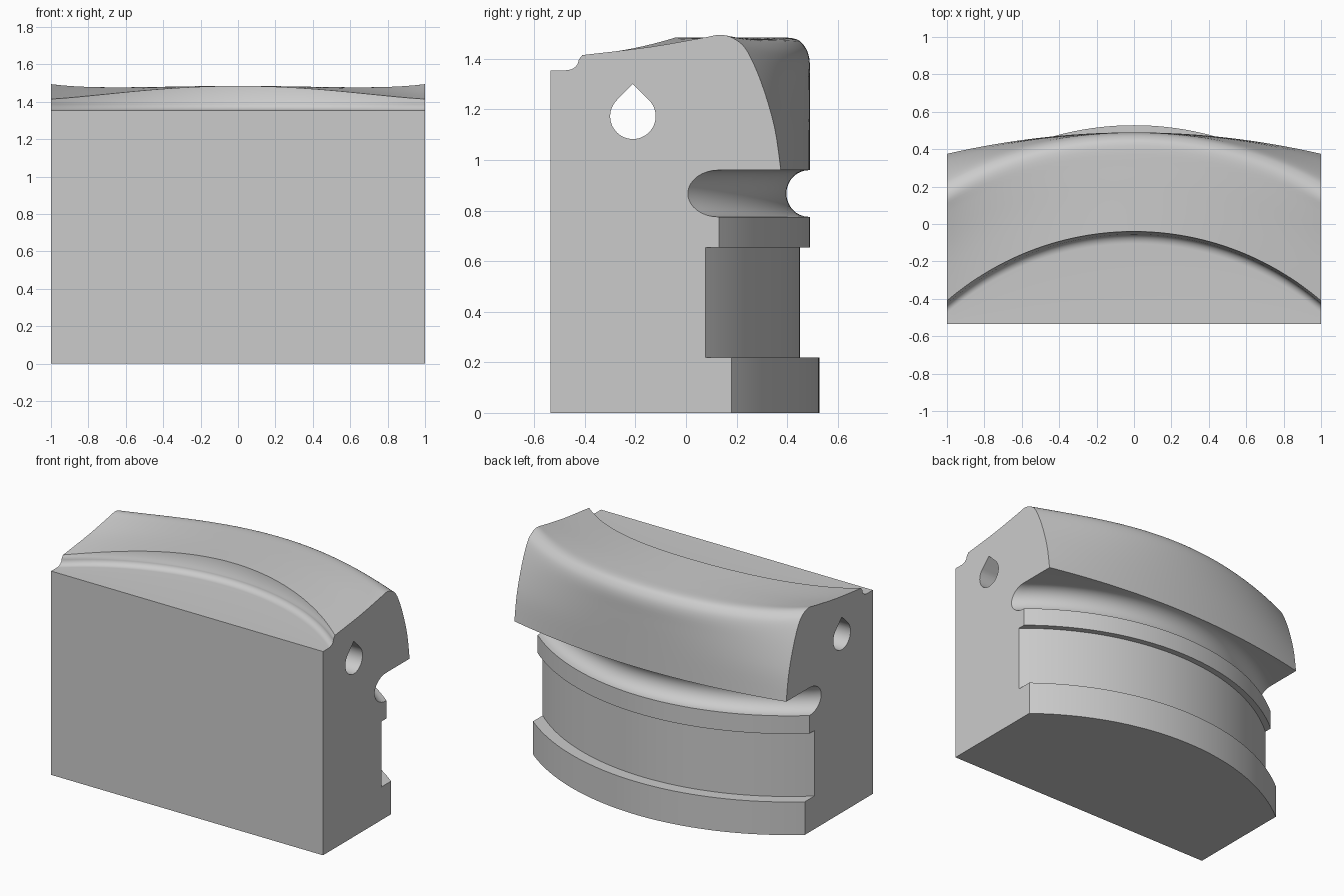
import bpy, bmesh, math

cube = bpy.data.objects.get("Cube")
if cube:
    bpy.data.objects.remove(cube, do_unlink=True)

grey = bpy.data.materials.new("plain grey")
grey.use_nodes = True
colour = (0.6, 0.6, 0.6, 1)
grey.diffuse_color = colour
grey.node_tree.nodes["Principled BSDF"].inputs["Base Color"].default_value = colour

AXIS_Y = -1.08      # vertical axis shared by the stepped back
STEPS = 64          # sections across the width


def arc(radius, x, centre=AXIS_Y):
    return centre + math.sqrt(radius ** 2 - x ** 2)


def make_object(name, bm):
    bmesh.ops.recalc_face_normals(bm, faces=bm.faces)
    mesh = bpy.data.meshes.new(name)
    bm.to_mesh(mesh)
    bm.free()
    mesh.materials.append(grey)
    ob = bpy.data.objects.new(name, mesh)
    bpy.context.collection.objects.link(ob)
    return ob


def loft(name, sections):
    """Skin a row of matching outlines and cap both ends."""
    bm = bmesh.new()
    rings = [[bm.verts.new(p) for p in s] for s in sections]
    for a, b in zip(rings, rings[1:]):
        for i in range(len(a)):
            j = (i + 1) % len(a)
            bm.faces.new((a[i], a[j], b[j], b[i]))
    bm.faces.new(rings[0])
    bm.faces.new(rings[-1])
    return make_object(name, bm)


def spline(points, parts=4):
    """Smooth curve through profile points."""
    out = []
    for i in range(len(points) - 1):
        p = [points[max(0, min(len(points) - 1, i + k))] for k in (-1, 0, 1, 2)]
        for n in range(parts):
            t = n / parts
            out.append([0.5 * (2 * b + (c - a) * t + (2 * a - 5 * b + 4 * c - d) * t ** 2
                               + (3 * b - a - 3 * c + d) * t ** 3)
                        for a, b, c, d in zip(*p)])
    return out + [list(points[-1])]


# Lip outline from its lower back edge to the front ridge:
# y, z in the middle, then y, z at the ends
LIP = spline([(0.49, 0.96, 0.375, 0.96), (0.49, 1.15, 0.35, 1.13),
              (0.49, 1.30, 0.30, 1.30), (0.488, 1.40, 0.245, 1.425),
              (0.465, 1.455, 0.20, 1.474), (0.42, 1.482, 0.14, 1.495),
              (0.30, 1.485, 0.06, 1.482), (0.12, 1.485, -0.15, 1.446),
              (-0.04, 1.485, -0.41, 1.415)])


def section(x):
    bend = (arc(1.55, 0) - arc(1.55, x)) / (arc(1.55, 0) - arc(1.55, 1))
    pts = [(-0.535, 0)]
    # stepped back: foot, recess, ledge
    for radius, low, high in ((1.608, 0, 0.22), (1.53, 0.22, 0.655), (1.57, 0.655, 0.775)):
        pts += [(arc(radius, x), low), (arc(radius, x), high)]
    # half-round groove under the lip
    for i in range(1, 17):
        a = math.pi * i / 16
        pts.append((arc(1.567 - 0.09 * math.sin(a), x), 0.8675 - 0.0925 * math.cos(a)))
    # overhanging lip, whose lower edge curves less than its crest
    for y0, z0, y1, z1 in LIP:
        k = min(1, max(0, (z0 - 0.96) / 0.5))
        t = x * x * (1 - k) + bend * k
        dip = 0.045 * k * bend * (1 - bend)
        pts.append((y0 + (y1 - y0) * t, z0 + (z1 - z0) * t - dip))
    # ridge wall and cove down to the flat front deck
    y = -0.04 - 0.37 * bend
    pts.append((y - 0.008, 1.405))
    for i in range(9):
        a = math.pi / 2 * i / 8
        pts.append((y - 0.065 + 0.05 * math.cos(a), 1.395 - 0.04 * math.sin(a)))
    pts.append((-0.535, 1.355))
    return [(x, y, z) for y, z in pts]


block = loft("curved_block", [section(-1 + 2 * i / STEPS) for i in range(STEPS + 1)])

# Teardrop hole through the full width
R = 0.09
drop = [(-0.21 + R * math.cos(a), 1.173 + R * math.sin(a))
        for a in (math.radians(135 + 270 * i / 36) for i in range(37))]
drop.append((-0.21, 1.173 + R * math.sqrt(2)))
cutter = loft("hole_cutter", [[(x, y, z) for y, z in drop] for x in (-1.2, 1.2)])
cutter.hide_render = True

bpy.ops.object.select_all(action="DESELECT")
block.select_set(True)
bpy.context.view_layer.objects.active = block
cut = block.modifiers.new("hole", "BOOLEAN")
cut.object = cutter
cut.operation = "DIFFERENCE"
cut.solver = "EXACT"
bpy.ops.object.modifier_apply(modifier=cut.name)
bpy.data.objects.remove(cutter, do_unlink=True)
bpy.ops.object.shade_smooth_by_angle(angle=math.radians(30))
